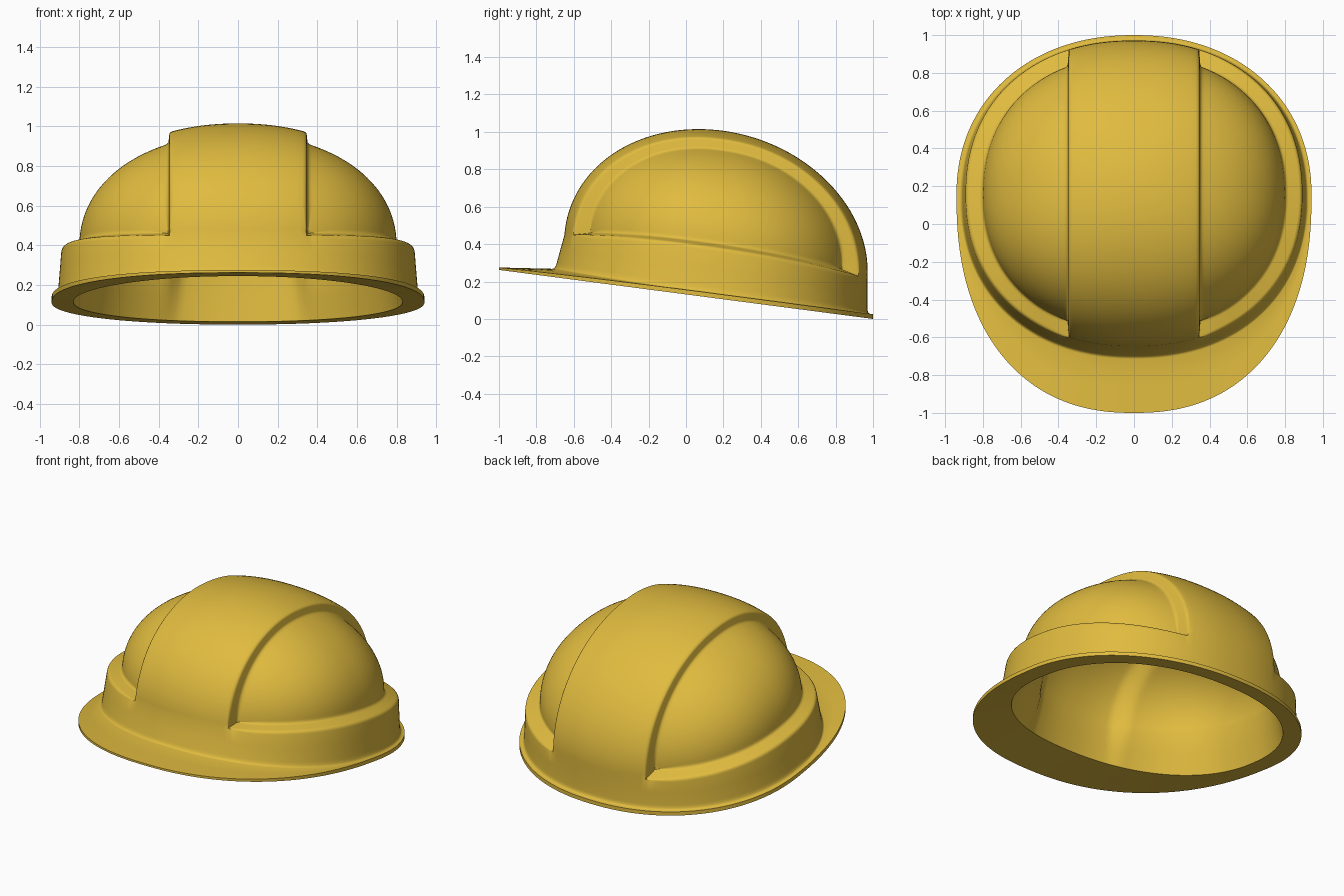
import bpy, bmesh
from math import sin, cos, pi, sqrt, atan2, radians
from mathutils import Vector

if "Cube" in bpy.data.objects:
    bpy.data.objects.remove(bpy.data.objects["Cube"])

P = 2.2           # plan roundness (superellipse exponent)
N = 64            # segments along each side pocket
NX = 12           # segments across half of the centre band
R = 0.02          # edge rounding
X0, X1 = .345, .352                 # band edge: top and foot of its step
BIG = (.89, .81, .673, .355)        # band and ledge: x, y radius, height, base
DOME = (.80, .73, .60, .375)        # recessed side domes
bm = bmesh.new()


def grid(rows):
    """Add a quad grid and its mirror image across x = 0."""
    for s in (1, -1):
        vs = [[bm.verts.new((p.x * s, p.y, p.z)) for p in row] for row in rows]
        for a, b in zip(vs, vs[1:]):
            for i in range(len(a) - 1):
                bm.faces.new((a[i], a[i + 1], b[i + 1], b[i]))


def bez(a, c, m):
    return [a * (1 - t) ** 2 + c * (2 * t * (1 - t)) + m * t * t
            for t in (0, .25, .5, .75, 1)]


def step(a, c, c2, d):
    """Rounded step from an outer edge c down to an inner edge c2."""
    return bez(a, c, c.lerp(c2, .2)) + bez(c2.lerp(c, .2), c2, d)


def vmax(u):
    return (1 - abs(u) ** P) ** (1 / P)


def sup(th, p=P):
    c, s = cos(th), sin(th)
    k = (abs(c) ** p + abs(s) ** p) ** (-1 / p)
    return c * k, s * k


def cap(u, v, ax, ay, h, base):
    """Point on a sheared dome over the unit superellipse disk."""
    rho = min(1, (abs(u) ** P + abs(v) ** P) ** (1 / P))
    w = h * sqrt(1 - rho * rho)
    yb = .16 + ay * v
    return Vector((ax * u, yb + .07 * w, base - .145 * yb + .05 * u * u + w))


def edge(shape, x, k):
    """Disk coordinates along the line x = const, k from -pi/2 to pi/2."""
    u = x / shape[0]
    return u, vmax(u) * sin(k)


def z_bottom(y):
    return .131 - .131 * y


def fade(i):
    return R * min(1, 4 * abs(sin(pi * i / N))) if 0 < i < N else 0.0


# raised centre band and its side steps
ks = [-pi / 2 + pi * i / N for i in range(N + 1)]
band, walls = [], []
for i, k in enumerate(ks):
    r = fade(i)
    band.append([cap(*edge(BIG, (X0 - r) * c / NX, k), *BIG)
                 for c in range(NX + 1)])
    walls.append(step(band[-1][-1], cap(*edge(BIG, X0, k), *BIG),
                      cap(*edge(DOME, X1, k), *DOME),
                      cap(*edge(DOME, X1 + r, k), *DOME)))
grid(band)
grid(walls)

# angles of the half loop from front centre to back centre
front = [atan2(-vmax(X0 * c / NX / BIG[0]), X0 * c / NX / BIG[0])
         for c in range(NX + 1)]
ta = front[-1]
side = [ta - 2 * ta * j / N for j in range(N + 1)]
ths = front[:-1] + side + [-a for a in reversed(front[:-1])]
rs = [0.0] * NX + [fade(j) for j in range(N + 1)] + [0.0] * NX

# outer wall, rounded foot, visor and rim flange, underside, inner skin
cols, tops, edges = [], [], []
for th, r in zip(ths, rs):
    f = max(0, -sin(th)) ** 2
    u, v = sup(th)
    w = cap(u, v, *BIG)
    s = Vector((.91 * u, .135 + .835 * v, 0))
    s.z = z_bottom(s.y) + .025 + .02 * f
    a = w + (s - w).normalized() * r
    tops.append(a)
    edges.append(w)
    pf, ay = (2.3, 1.15) if sin(th) < 0 else (2.15, .85)
    fu, fv = sup(th, pf)
    y = .15 + fv * ay
    low = Vector((.94 * fu, y, z_bottom(y)))
    top = low + Vector((0, 0, .025 - .012 * f))
    q1 = s.lerp(w, .15)
    q2 = s + (top - s).normalized() * .015
    s2 = Vector((.83 * u, .125 + .765 * v, 0))
    s2.z = z_bottom(s2.y) + .03 * f
    inner = []
    for m in range(33):
        q = cos(m / 32 * pi / 2)
        e = min(1, max(0, (.77 * u * q - .27) / .09))
        b = 1 - e * e * (3 - 2 * e)      # shallow recess under the band
        inner.append(cap(u * q, v * q, .77, .69 + .06 * b,
                         .56 + .05 * b, .355))
    cols.append([a, a.lerp(q1, .5)] + bez(q1, s, q2)
                + [q2.lerp(top, .5), top, low, low.lerp(s2, .5), s2,
                   s2.lerp(inner[0], .5)] + inner)
grid(cols)

# side pockets: ledge, then smooth recessed dome
ud, vd = edge(DOME, X1, -pi / 2)
td = atan2(vd, ud)
ledge, floor = [], []
for j in range(N + 1):
    r = fade(j)
    u, v = sup(td - 2 * td * j / N)
    q = sqrt(1 - (r / DOME[2]) ** 2)
    ledge.append(step(tops[NX + j], edges[NX + j], cap(u, v, *DOME),
                      cap(u * q, v * q, *DOME)))
    eu, ev = edge(DOME, X1 + r, ks[j])
    row = []
    for m in range(25):
        f = sin(m / 24 * pi / 2)
        row.append(cap(eu + (u * q - eu) * f, ev + (v * q - ev) * f, *DOME))
    floor.append(row)
grid(ledge)
grid(floor)

bmesh.ops.remove_doubles(bm, verts=bm.verts[:], dist=2e-5)
bmesh.ops.recalc_face_normals(bm, faces=bm.faces[:])
mesh = bpy.data.meshes.new("helmet_shell")
bm.to_mesh(mesh)
bm.free()
helmet = bpy.data.objects.new("helmet_shell", mesh)
bpy.context.collection.objects.link(helmet)

mat = bpy.data.materials.new("yellow_plastic")
mat.diffuse_color = (.75, .50, .05, 1)
mat.use_nodes = True
mat.node_tree.nodes["Principled BSDF"].inputs["Base Color"].default_value = mat.diffuse_color
mesh.materials.append(mat)

bpy.context.view_layer.objects.active = helmet
helmet.select_set(True)
bpy.ops.object.shade_smooth_by_angle(angle=radians(45))
